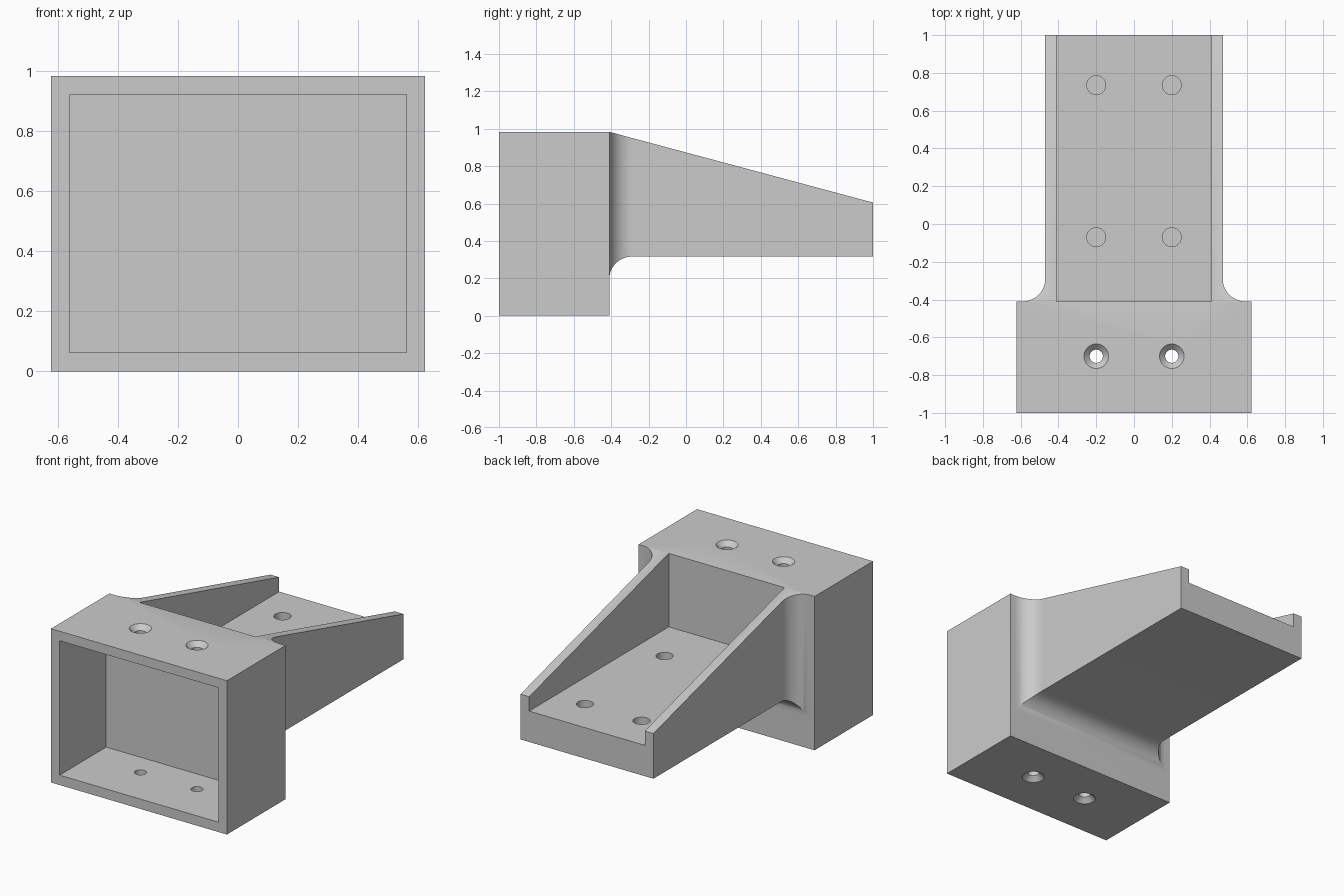
import bpy, bmesh
from math import sin, cos, pi
from mathutils import Vector

default = bpy.data.objects.get("Cube")
if default:
    bpy.data.objects.remove(default, do_unlink=True)

# Main dimensions
HALF_W, HEIGHT = 0.622, 0.983
FRONT, BOX_BACK, END = -1.0, -0.41, 1.0
WALL = 0.061
ARM_W, ARM_BOTTOM, ARM_FLOOR, ARM_TIP = 0.47, 0.316, 0.513, 0.605
FILLET = 0.12
OVERLAP = BOX_BACK - 0.06


def finish(name, bm):
    bmesh.ops.recalc_face_normals(bm, faces=bm.faces)
    mesh = bpy.data.meshes.new(name)
    bm.to_mesh(mesh)
    bm.free()
    obj = bpy.data.objects.new(name, mesh)
    bpy.context.collection.objects.link(obj)
    return obj


def prism(name, points, direction):
    """Extrude a closed outline of 3D points along a direction."""
    bm = bmesh.new()
    face = bm.faces.new([bm.verts.new(p) for p in points])
    new = bmesh.ops.extrude_face_region(bm, geom=[face])["geom"]
    verts = [v for v in new if isinstance(v, bmesh.types.BMVert)]
    bmesh.ops.translate(bm, verts=verts, vec=direction)
    return finish(name, bm)


def block(name, x, y0, y1, z0, z1):
    outline = [(-x, y0, z0), (x, y0, z0), (x, y1, z0), (-x, y1, z0)]
    return prism(name, outline, (0, 0, z1 - z0))


def turned(name, profile, x, y, sides=48):
    """Solid of revolution about a vertical axis from (radius, z) pairs."""
    bm = bmesh.new()
    rings = [[bm.verts.new((x + r * cos(2 * pi * i / sides),
                            y + r * sin(2 * pi * i / sides), z))
              for i in range(sides)] for r, z in profile]
    for low, high in zip(rings, rings[1:]):
        for i in range(sides):
            j = (i + 1) % sides
            bm.faces.new((low[i], low[j], high[j], high[i]))
    bm.faces.new(rings[0])
    bm.faces.new(rings[-1])
    return finish(name, bm)


def combine(target, tool, operation):
    mod = target.modifiers.new(operation.title(), 'BOOLEAN')
    mod.operation, mod.solver, mod.object = operation, 'EXACT', tool
    bpy.context.view_layer.objects.active = target
    bpy.ops.object.modifier_apply(modifier=mod.name)
    bpy.data.objects.remove(tool, do_unlink=True)


def flare(steps=20):
    """(offset, y) pairs of the concave fillet, from the arm to the box."""
    for i in range(steps + 1):
        a = pi / 2 * i / steps
        yield FILLET * (1 - cos(a)), BOX_BACK + FILLET * (1 - sin(a))


# Arm: side outline crossed with plan outline, so the fillets mitre
side = [(END, ARM_TIP), (END, ARM_BOTTOM)]
side += [(y, ARM_BOTTOM - d) for d, y in flare()]
side += [(OVERLAP, ARM_BOTTOM - FILLET), (OVERLAP, HEIGHT - WALL / 2),
         (BOX_BACK, HEIGHT)]
arm = prism("bracket", [(-1, y, z) for y, z in side], (2, 0, 0))

half = [(ARM_W, END + 0.1)] + [(ARM_W + d, y) for d, y in flare()]
half.append((ARM_W + FILLET, OVERLAP - 0.02))
plan = half + [(-x, y) for x, y in reversed(half)]
combine(arm, prism("arm_plan", [(x, y, -0.2) for x, y in plan],
                   (0, 0, 1.6)), 'INTERSECT')

# Open channel between the two sloping side walls
combine(arm, block("channel_cutter", ARM_W - WALL, OVERLAP - 0.1, END + 0.1,
                   ARM_FLOOR, 1.3), 'DIFFERENCE')

# Hollow box, open at the front
box = block("box", HALF_W, FRONT, BOX_BACK, 0, HEIGHT)
combine(box, block("cavity_cutter", HALF_W - WALL, FRONT - 0.1,
                   BOX_BACK - 0.12, 0.063, HEIGHT - WALL), 'DIFFERENCE')
combine(arm, box, 'UNION')

# Countersunk holes through the box, blind holes in the channel floor
R_SINK, R_HOLE, R_BLIND, SINK = 0.065, 0.035, 0.05, 0.03
E = 0.01
screw = [(R_SINK + E, -E), (R_HOLE, SINK),
         (R_HOLE, HEIGHT - SINK), (R_SINK + E, HEIGHT + E)]
blind = [(R_BLIND, ARM_FLOOR - 0.14), (R_BLIND, ARM_FLOOR + 0.05)]
for x in (-0.2, 0.2):
    combine(arm, turned("screw_cutter", screw, x, -0.7), 'DIFFERENCE')
    for y in (-0.07, 0.735):
        combine(arm, turned("blind_cutter", blind, x, y), 'DIFFERENCE')

# Smooth fillets and holes, crisp edges elsewhere
bpy.ops.object.select_all(action='DESELECT')
arm.select_set(True)
bpy.context.view_layer.objects.active = arm
bpy.ops.object.shade_smooth_by_angle(angle=pi / 7)
